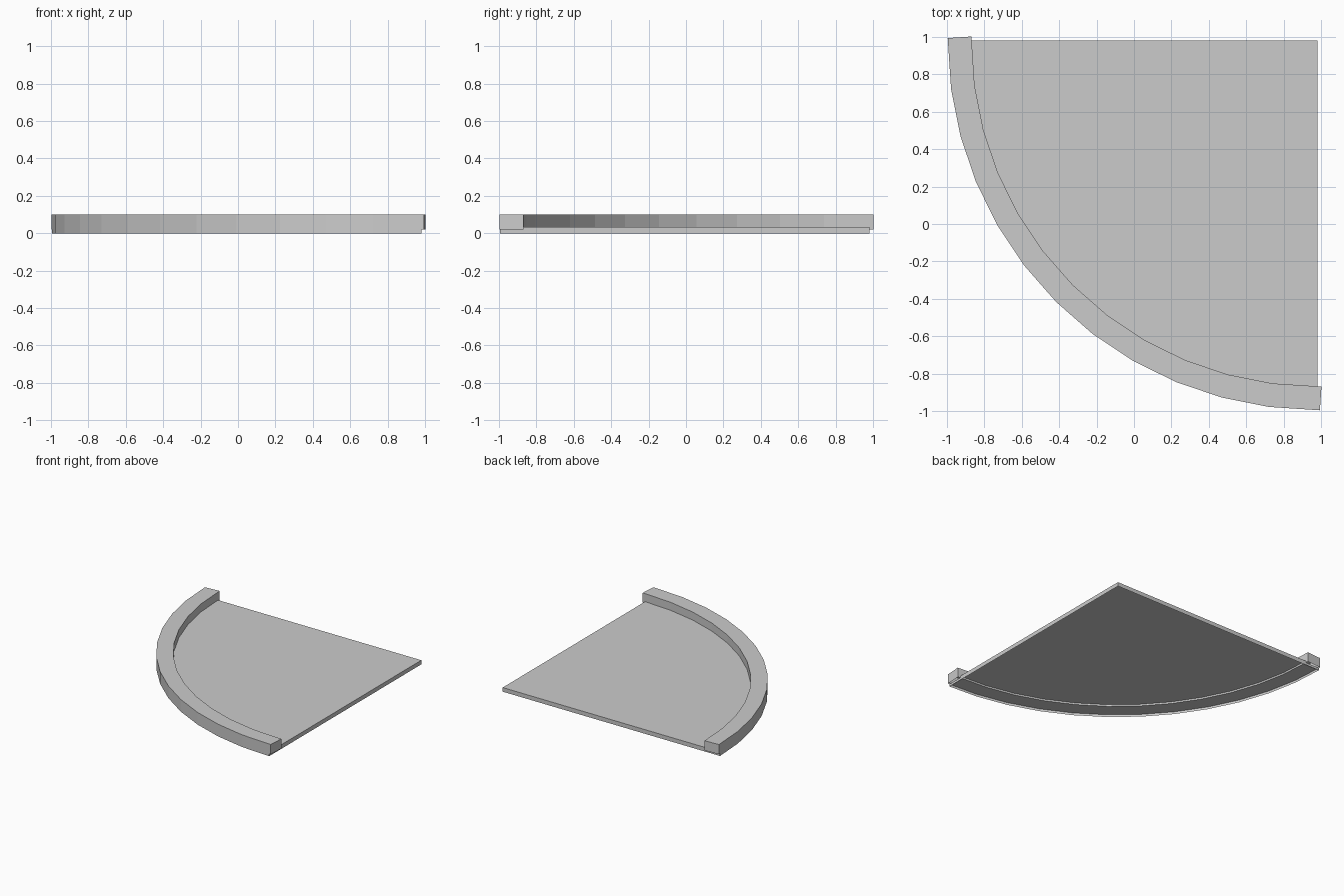
import bpy, bmesh, math

if "Cube" in bpy.data.objects:
    bpy.data.objects.remove(bpy.data.objects["Cube"])

C = 0.98            # centre of the quarter circle (x and y)
R_OUT, R_IN = 1.975, 1.848
SEG = 12
Z_LEDGE, Z_TOP, Z_CURB = 0.02, 0.034, 0.10


def arc(r):
    """Points of the quarter arc, from the -x end to the -y end."""
    return [(C - r * math.cos(i * math.pi / 2 / SEG),
             C - r * math.sin(i * math.pi / 2 / SEG)) for i in range(SEG + 1)]


def square_ends(outer, inner, extra=0.014):
    """Push both ends out so each is cut square to its last segment."""
    for end, nxt in ((0, 1), (-1, -2)):
        dx, dy = outer[end][0] - outer[nxt][0], outer[end][1] - outer[nxt][1]
        n = math.hypot(dx, dy)
        dx, dy = dx / n, dy / n
        ox, oy = outer[end][0] + dx * extra, outer[end][1] + dy * extra
        side = 1 if end == 0 else -1
        w = R_OUT - R_IN
        outer[end] = (ox, oy)
        inner[end] = (ox + side * dy * w, oy - side * dx * w)


def finish(bm, name):
    me = bpy.data.meshes.new(name)
    bm.to_mesh(me)
    bm.free()
    ob = bpy.data.objects.new(name, me)
    bpy.context.collection.objects.link(ob)
    return ob


def row(bm, pts, z):
    return [bm.verts.new((x, y, z)) for x, y in pts]


def strip(bm, a, b):
    for i in range(len(a) - 1):
        bm.faces.new((a[i], a[i + 1], b[i + 1], b[i]))


# Floor slab: thin shell, open underneath, with a ledge for the curb
bm = bmesh.new()
foot = row(bm, arc(R_OUT), 0)
ledge_out = row(bm, arc(R_OUT), Z_LEDGE)
ledge_in = row(bm, arc(R_IN), Z_LEDGE)
top = row(bm, arc(R_IN), Z_TOP)
for a, b in ((foot, ledge_out), (ledge_out, ledge_in), (ledge_in, top)):
    strip(bm, a, b)
corner_low, corner_top = row(bm, [(C, C)], 0)[0], row(bm, [(C, C)], Z_TOP)[0]
bm.faces.new(top + [corner_top])
bm.faces.new((corner_low, foot[0], ledge_out[0], ledge_in[0], top[0], corner_top))
bm.faces.new((foot[-1], corner_low, corner_top, top[-1], ledge_in[-1], ledge_out[-1]))
finish(bm, "floor_slab")

# Curved curb standing on the ledge
outer, inner = arc(R_OUT), arc(R_IN)
square_ends(outer, inner)
bm = bmesh.new()
ol, ot = row(bm, outer, Z_LEDGE), row(bm, outer, Z_CURB)
it, il = row(bm, inner, Z_CURB), row(bm, inner, Z_LEDGE)
for a, b in ((ol, ot), (ot, it), (it, il)):
    strip(bm, a, b)
bm.faces.new((il[0], ol[0], ot[0], it[0]))
bm.faces.new((ol[-1], il[-1], it[-1], ot[-1]))
bmesh.ops.recalc_face_normals(bm, faces=bm.faces)
finish(bm, "curved_curb")
